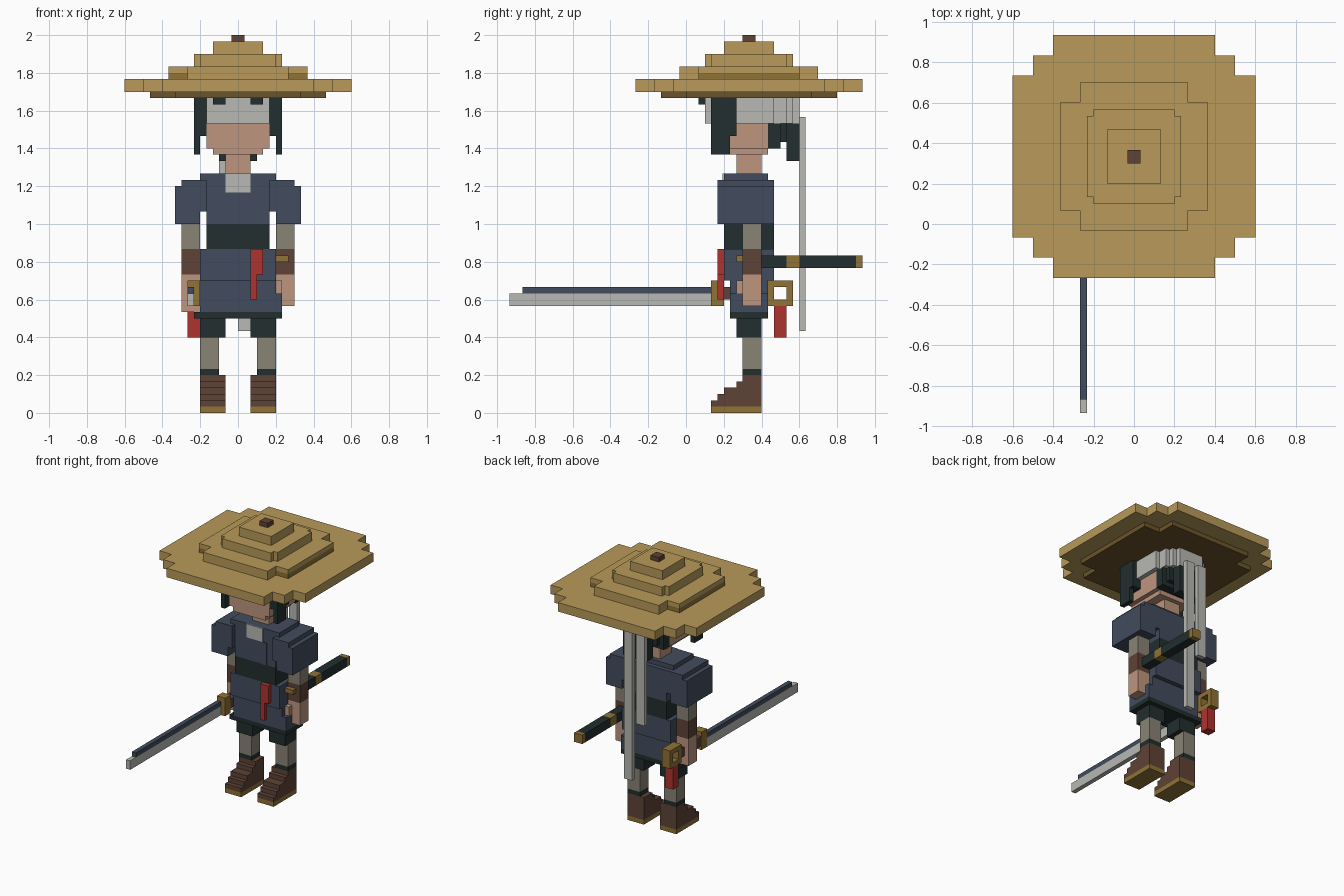
import bpy
import bmesh
from mathutils import Matrix, Vector

UNIT = 1 / 30      # edge of one voxel
CENTRE = 10        # depth of the body axis, in voxels

cube = bpy.data.objects.get("Cube")
if cube:
    bpy.data.objects.remove(cube, do_unlink=True)


def linear(value):
    value /= 255
    return value / 12.92 if value <= 0.04045 else ((value + 0.055) / 1.055) ** 2.4


def make_material(name, rgb):
    mat = bpy.data.materials.new(name)
    colour = [linear(c) for c in rgb] + [1]
    mat.diffuse_color = colour
    mat.use_nodes = True
    mat.node_tree.nodes["Principled BSDF"].inputs["Base Color"].default_value = colour
    return mat


materials = {name: make_material(name, rgb) for name, rgb in {
    "straw": (184, 154, 90),
    "shaded straw": (107, 84, 42),
    "brass": (144, 114, 54),
    "navy": (66, 76, 94),
    "black cloth": (34, 46, 46),
    "skin": (190, 150, 127),
    "pale cloth": (184, 184, 180),
    "taupe": (138, 131, 117),
    "leather": (94, 67, 54),
    "red": (174, 52, 46),
}.items()}


def make_object(name, colour, cells):
    """One mesh made of boxes, each given as x, y and z ranges in voxels."""
    bm = bmesh.new()
    for ranges in cells:
        low, high = (Vector(corner) * UNIT for corner in zip(*ranges))
        place = Matrix.Translation((low + high) / 2) @ Matrix.Diagonal((high - low).to_4d())
        bmesh.ops.create_cube(bm, size=1, matrix=place)
    mesh = bpy.data.meshes.new(name)
    bm.to_mesh(mesh)
    bm.free()
    mesh.materials.append(materials[colour])
    bpy.context.collection.objects.link(bpy.data.objects.new(name, mesh))


def block(name, colour, x, y, z):
    """A box; a single number for x is a half width about the middle."""
    if not isinstance(x, tuple):
        x = (-x, x)
    make_object(name, colour, [(x, y, z)])


def pair(name, colour, x, y, z):
    block("left_" + name, colour, x, y, z)
    block("right_" + name, colour, (-x[1], -x[0]), y, z)


def tier(name, colour, z, *halves):
    """A stepped disc made from crossed boxes about the body axis."""
    make_object(name, colour, [((-w, w), (CENTRE - d, CENTRE + d), z) for w, d in halves])


# Wide straw hat
tier("hat_lining", "shaded straw", (50, 51), (14, 10), (10, 14))
tier("hat_brim", "straw", (51, 53), (12, 18), (15, 15), (18, 12))
tier("hat_lower_band", "brass", (53, 54), (11, 8))
tier("hat_lower_tier", "straw", (54, 55), (11, 8))
tier("hat_lower_tier_front_back", "straw", (53, 55), (8, 11))
tier("hat_middle_tier", "straw", (55, 57), (6, 7), (7, 6))
tier("hat_upper_tier", "straw", (57, 59), (4, 4))
tier("hat_knob", "leather", (59, 60), (1, 1))

# Head and neck
block("face", "skin", x=5, y=(4, 13), z=(43, 46))
block("jaw", "skin", x=5, y=(4, 13), z=(42, 43))
block("chin", "skin", x=4, y=(4, 13), z=(41, 42))
block("neck", "skin", x=2, y=(8, 12), z=(37, 41))

# Headband, rounded off in steps toward the back
block("headband_front", "pale cloth", x=5, y=(3, 5), z=(46, 50))
for index, (half, back) in enumerate([(6, 14), (5, 16), (4, 17), (3, 18)]):
    block(f"headband_wrap_{index}", "pale cloth", half, (5, back), (46, 50))
block("long_headband_tail", "pale cloth", x=(0, 2), y=(18, 19), z=(13, 47))
block("short_headband_tail", "pale cloth", x=(-3, -1), y=(18, 19), z=(26, 47))

# Hair
pair("side_lock", "black cloth", x=(6, 7), y=(4, 7), z=(41, 50))
pair("inner_lock", "black cloth", x=(5, 6), y=(4, 8), z=(44, 50))
pair("temple_hair", "black cloth", x=(6, 7), y=(7, 8), z=(44, 50))
pair("fringe", "black cloth", x=(2, 4), y=(2, 3), z=(49, 50))
block("back_hair", "black cloth", x=5, y=(13, 15), z=(42, 46))
block("nape_hair", "black cloth", x=4, y=(15, 16), z=(43, 46))
block("hair_tail", "black cloth", x=3, y=(16, 18), z=(40, 46))

# Tunic
block("tunic_chest", "navy", x=5, y=(6, 14), z=(30, 37))
block("tunic_yoke", "navy", x=6, y=(6, 13), z=(32, 38))
block("tunic_collar", "pale cloth", x=2, y=(5.8, 8), z=(35, 38))
block("tunic_lapel", "navy", x=(2, 3), y=(5.8, 6), z=(30, 35))
pair("sleeve", "navy", x=(6, 10), y=(5, 14), z=(30, 36))
pair("shoulder", "navy", x=(5, 9), y=(5, 14), z=(32, 37))
block("sash", "black cloth", x=5, y=(6, 14), z=(26, 30))
block("skirt_top", "navy", x=6, y=(6, 14), z=(21, 26))
block("skirt_bottom", "navy", x=6, y=(7, 13), z=(16, 21))
block("skirt_left_flare", "navy", x=(6, 7), y=(7, 13), z=(16, 19))
block("skirt_hem", "black cloth", x=7, y=(7, 13), z=(15, 16))
block("ribbon_top", "red", x=(2, 4), y=(5, 6), z=(22, 26))
block("ribbon_end", "red", x=(2, 3), y=(5, 6), z=(18, 22))

# Arms
pair("forearm", "taupe", x=(6, 9), y=(9, 12), z=(26, 30))
pair("bracer", "leather", x=(6, 9), y=(9, 12), z=(22, 26))
block("left_hand", "skin", x=(6, 9), y=(9, 12), z=(17, 22))
block("left_thumb", "skin", x=(6, 7), y=(8, 9), z=(19, 21))
block("right_hand", "skin", x=(-9, -6), y=(9, 12), z=(16, 22))

# Legs
pair("shorts_leg", "black cloth", x=(2, 6), y=(8, 12), z=(12, 15))
pair("shin", "taupe", x=(3, 6), y=(9, 12), z=(7, 12))
pair("ankle_cuff", "black cloth", x=(3, 6), y=(9, 12), z=(6, 7))
pair("boot_sole", "brass", x=(2, 6), y=(4, 12), z=(0, 1))
for front, top in [(4, 2), (5, 3), (6, 4), (8, 5), (9, 6)]:
    pair(f"boot_step_{top}", "leather", (2, 6), (front, 12), (1, top))

# Scabbard at the left hip
block("scabbard_mouth", "brass", x=(6, 8), y=(8, 9), z=(24, 25))
block("scabbard_front", "black cloth", x=(6, 8), y=(12, 16), z=(23, 25))
block("scabbard_ring", "brass", x=(6, 8), y=(16, 18), z=(23, 25))
block("scabbard_rear", "black cloth", x=(6, 8), y=(18, 27), z=(23, 25))
block("scabbard_tip", "brass", x=(6, 8), y=(27, 28), z=(23, 25))

# Drawn sword in the right hand, with ring pommel and tassel
block("sword_edge", "pale cloth", x=(-8, -7), y=(-28, 4), z=(17, 19))
block("sword_spine", "navy", x=(-8, -7), y=(-26, 4), z=(19, 20))
block("sword_guard", "brass", x=(-8, -6), y=(4, 6), z=(17, 21))
block("sword_grip", "leather", x=(-8, -6), y=(6, 13), z=(18, 20))
side = (-8, -6)
make_object("sword_ring_pommel", "brass", [
    (side, (13, 14), (17, 21)),
    (side, (16, 17), (17, 21)),
    (side, (14, 16), (17, 18)),
    (side, (14, 16), (20, 21)),
])
block("sword_tassel", "red", x=side, y=(14, 16), z=(12, 17))
